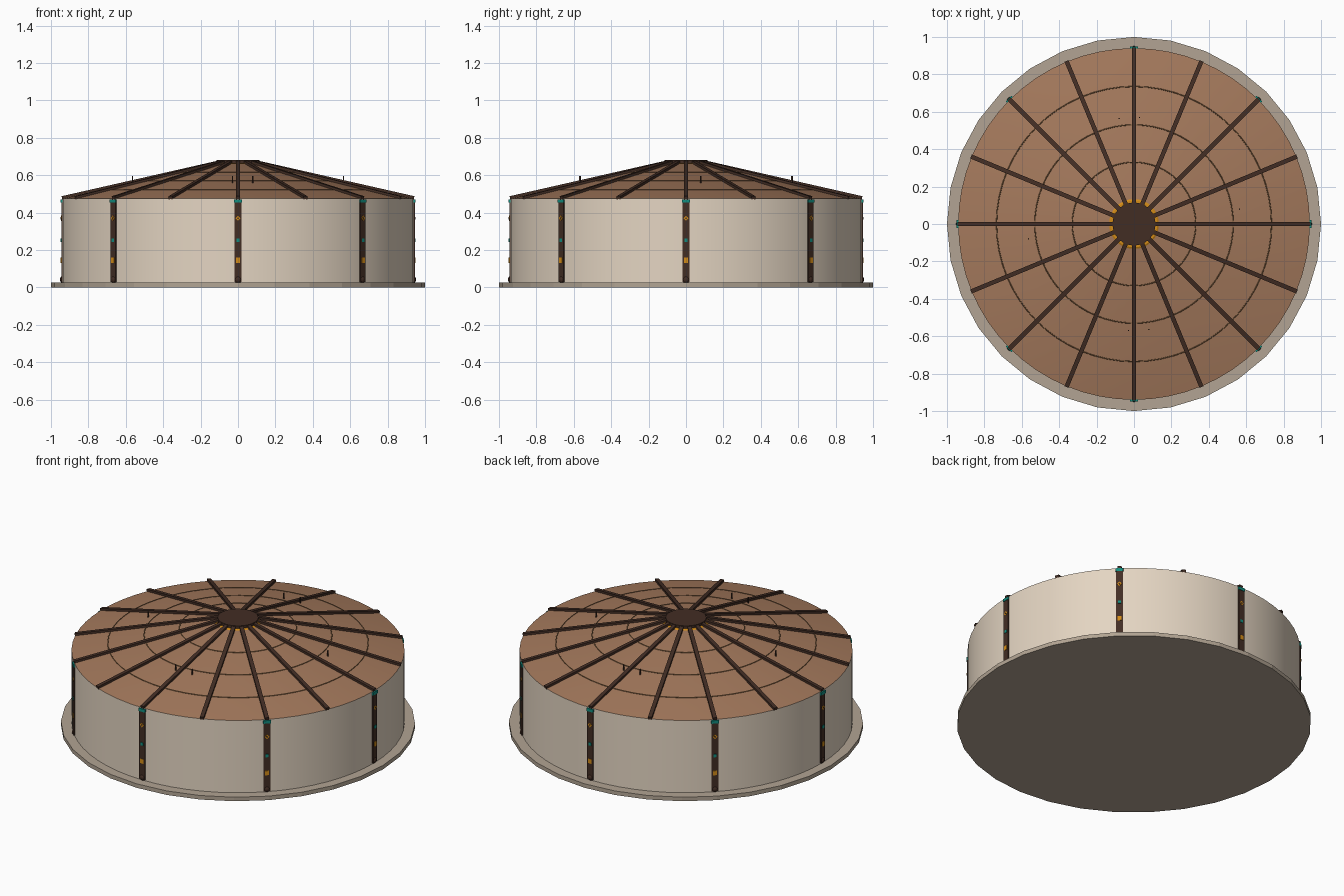
import bpy
from math import pi, cos, sin, atan, radians
from mathutils import Matrix

if "Cube" in bpy.data.objects:
    bpy.data.objects.remove(bpy.data.objects["Cube"])

EAVE_R, EAVE_Z, SLOPE = 0.94, 0.475, 0.2275


def material(name, rgb):
    """Flat material from 0-255 display values, stored as linear."""
    lin = [(c / 255 / 12.92) if c < 11 else ((c / 255 + 0.055) / 1.055) ** 2.4 for c in rgb]
    m = bpy.data.materials.new(name)
    m.use_nodes = True
    m.diffuse_color = (*lin, 1)
    m.node_tree.nodes["Principled BSDF"].inputs["Base Color"].default_value = (*lin, 1)
    return m


PLASTER = material("cream_plaster", (228, 213, 194))
STONE = material("grey_stone", (178, 164, 147))
ROOF = material("brown_roof", (164, 121, 92))
WOOD = material("dark_wood", (66, 45, 36))
BAND = material("bronze_band", (122, 90, 58))
GOLD = material("gold", (212, 140, 24))
TEAL = material("teal", (18, 142, 128))


def roof_z(r):
    return EAVE_Z + SLOPE * (EAVE_R - r)


def finish(name, mat, smooth=False):
    ob = bpy.context.object
    ob.name = name
    ob.data.materials.append(mat)
    if smooth:
        bpy.ops.object.shade_smooth_by_angle(angle=radians(30))
    return ob


def drum(name, r1, r2, z1, z2, sides, mat, smooth=True):
    bpy.ops.mesh.primitive_cone_add(vertices=sides, radius1=r1, radius2=r2,
                                    depth=z2 - z1, location=(0, 0, (z1 + z2) / 2))
    return finish(name, mat, smooth)


def ring(name, r, z, minor, mat):
    bpy.ops.mesh.primitive_torus_add(major_radius=r, minor_radius=minor, major_segments=64,
                                     minor_segments=6, location=(0, 0, z))
    return finish(name, mat, True)


def place(ob, angle, r, z, pitch=0.0, roll=0.0):
    """Local x points outward, y sideways, z up, at a polar position."""
    ob.matrix_world = (Matrix.Rotation(angle, 4, "Z") @ Matrix.Translation((r, 0, z))
                       @ Matrix.Rotation(pitch, 4, "Y") @ Matrix.Rotation(roll, 4, "X"))


def block(name, size, angle, r, z, mat, pitch=0.0, roll=0.0):
    bpy.ops.mesh.primitive_cube_add(size=1)
    ob = finish(name, mat)
    ob.data.transform(Matrix.Diagonal((*size, 1)))
    place(ob, angle, r, z, pitch, roll)
    return ob


# Plinth, wall and conical roof
drum("plinth", 1, 1, 0, 0.025, 32, STONE, False)
drum("wall", EAVE_R, EAVE_R, 0.02, EAVE_Z, 64, PLASTER)
drum("roof", EAVE_R, 0.1, EAVE_Z, roof_z(0.1), 64, ROOF)

# Crown cap with gilded collar
drum("crown_collar", 0.145, 0.125, roof_z(0.145) - 0.004, roof_z(0.125) + 0.003, 32, GOLD)
drum("crown_cap", 0.115, 0.115, 0.655, 0.68, 32, WOOD)

# Thin bands around the roof
for i, r in enumerate((0.33, 0.53, 0.735)):
    ring(f"roof_band_{i + 1}", r, roof_z(r), 0.003, BAND)

# Radial roof ribs
INNER = 0.1
for i in range(16):
    mid = (INNER + EAVE_R) / 2
    length = (EAVE_R + 0.002 - INNER) / cos(atan(SLOPE))
    block(f"roof_rib_{i + 1}", (length, 0.023, 0.022), i * pi / 8, mid, roof_z(mid) + 0.002,
          WOOD, pitch=atan(SLOPE))

# Small pins standing on the roof
for i, deg in enumerate((8, 98, 188, 278, 87, 267)):
    block(f"roof_pin_{i + 1}", (0.006, 0.006, 0.05), radians(deg), 0.57, 0.57, WOOD)

# Wall posts with their ornaments
for i in range(8):
    a, n = i * pi / 4, i + 1
    block(f"post_{n}", (0.02, 0.04, 0.44), a, 0.935, 0.25, WOOD)
    bpy.ops.mesh.primitive_uv_sphere_add(segments=12, ring_count=8, radius=0.022)
    place(finish(f"post_foot_{n}", WOOD, True), a, 0.93, 0.042)
    block(f"post_capital_{n}", (0.024, 0.044, 0.018), a, 0.936, 0.462, TEAL)
    block(f"post_gold_plate_{n}", (0.008, 0.022, 0.028), a, 0.944, 0.145, GOLD)
    block(f"post_teal_plate_{n}", (0.008, 0.018, 0.018), a, 0.944, 0.252, TEAL)
    block(f"post_diamond_{n}", (0.006, 0.02, 0.02), a, 0.944, 0.37, GOLD, roll=pi / 4)
    block(f"post_diamond_centre_{n}", (0.008, 0.009, 0.009), a, 0.944, 0.37, WOOD, roll=pi / 4)
